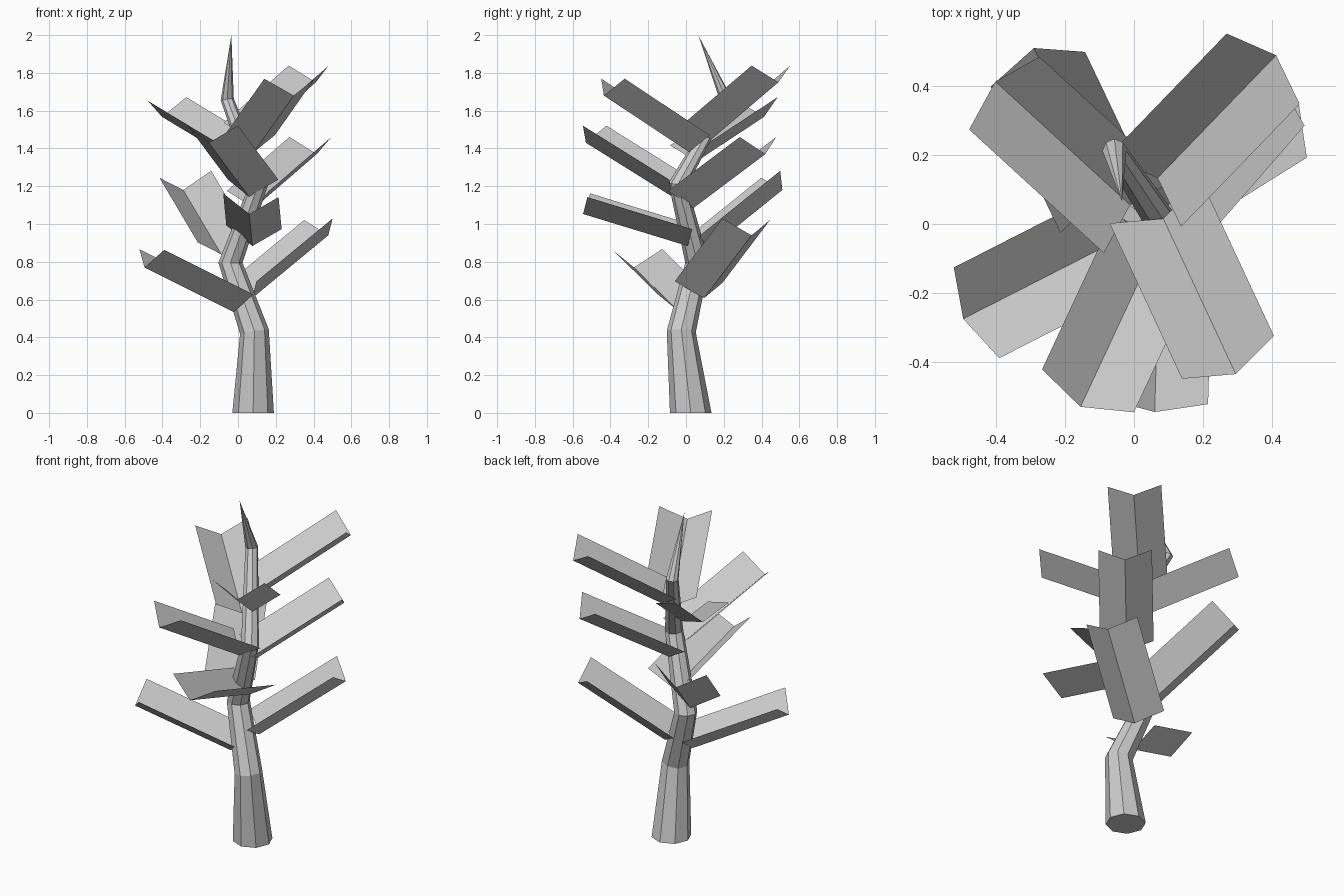
import bpy, math
from mathutils import Vector

if "Cube" in bpy.data.objects:
    bpy.data.objects.remove(bpy.data.objects["Cube"])

Z = Vector((0, 0, 1))


def make_object(name, verts, faces):
    mesh = bpy.data.meshes.new(name)
    mesh.from_pydata([tuple(v) for v in verts], [], faces)
    mesh.update()
    obj = bpy.data.objects.new(name, mesh)
    bpy.context.collection.objects.link(obj)
    return obj


# Crooked, tapering eight-sided trunk: (x, y, z, radius) per joint, then the tip
SIDES = 8
joints = [
    (0.08, 0.025, 0.0, 0.11),
    (0.087, -0.025, 0.43, 0.077),
    (-0.04, 0.06, 0.795, 0.064),
    (0.11, -0.043, 1.21, 0.05),
    (-0.057, 0.212, 1.66, 0.035),
]
tip = Vector((-0.035, 0.065, 2.0))
centres = [Vector(j[:3]) for j in joints] + [tip]

verts, faces = [], []
for i, joint in enumerate(joints):
    if i == 0:
        tangent = Z
    else:
        tangent = ((centres[i] - centres[i - 1]).normalized()
                   + (centres[i + 1] - centres[i]).normalized())
    turn = Z.rotation_difference(tangent)
    for k in range(SIDES):
        a = 2 * math.pi * k / SIDES
        verts.append(centres[i] + turn @ (joint[3] * Vector((math.cos(a), math.sin(a), 0))))
verts.append(tip)

faces.append(list(range(SIDES))[::-1])
for k in range(SIDES):
    n = (k + 1) % SIDES
    for i in range(len(joints) - 1):
        lo, hi = i * SIDES, (i + 1) * SIDES
        faces.append((lo + k, lo + n, hi + n, hi + k))
    top = (len(joints) - 1) * SIDES
    faces.append((top + k, top + n, len(verts) - 1))
make_object("trunk", verts, faces)


# Folded leaf: two flat strips meeting in a crease that runs out from the trunk
LENGTH, HALF_WIDTH, RISE = 0.58, 0.147, 0.104


def leaf(name, end, azimuth, pitch, roll):
    az, p, r = (math.radians(v) for v in (azimuth, pitch, roll))
    d = Vector((math.cos(p) * math.cos(az), math.cos(p) * math.sin(az), math.sin(p)))
    side = Vector((math.sin(az), -math.cos(az), 0))
    up = side.cross(d)
    right = side * math.cos(r) + up * math.sin(r)
    up = up * math.cos(r) - side * math.sin(r)
    outer = Vector(end)
    inner = outer - d * LENGTH
    wing_r = right * HALF_WIDTH + up * RISE
    wing_l = -right * HALF_WIDTH + up * RISE
    make_object(name,
                [inner, outer, inner + wing_r, outer + wing_r, inner + wing_l, outer + wing_l],
                [(0, 2, 3, 1), (0, 1, 5, 4)])


# Outer crease point, azimuth, pitch, roll; listed from bottom to top
leaves = [
    ((-0.495, -0.275, 0.77), 207, 24, 1),
    ((0.478, 0.347, 0.94), 32, 35, 2),
    ((-0.29, 0.51, 1.18), 115.5, 36, 9),
    ((0.06, -0.545, 1.053), 268.3, 17, 4),
    ((0.417, 0.42, 1.37), 49, 29.5, 0),
    ((-0.155, -0.53, 1.43), 245, 29.5, 0),
    ((-0.402, 0.413, 1.567), 137.5, 24, 4),
    ((0.295, -0.435, 1.68), -65, 31, 0),
    ((0.412, 0.489, 1.75), 46, 31.5, 0),
]
for i, spec in enumerate(leaves, 1):
    leaf(f"leaf_{i}", *spec)
